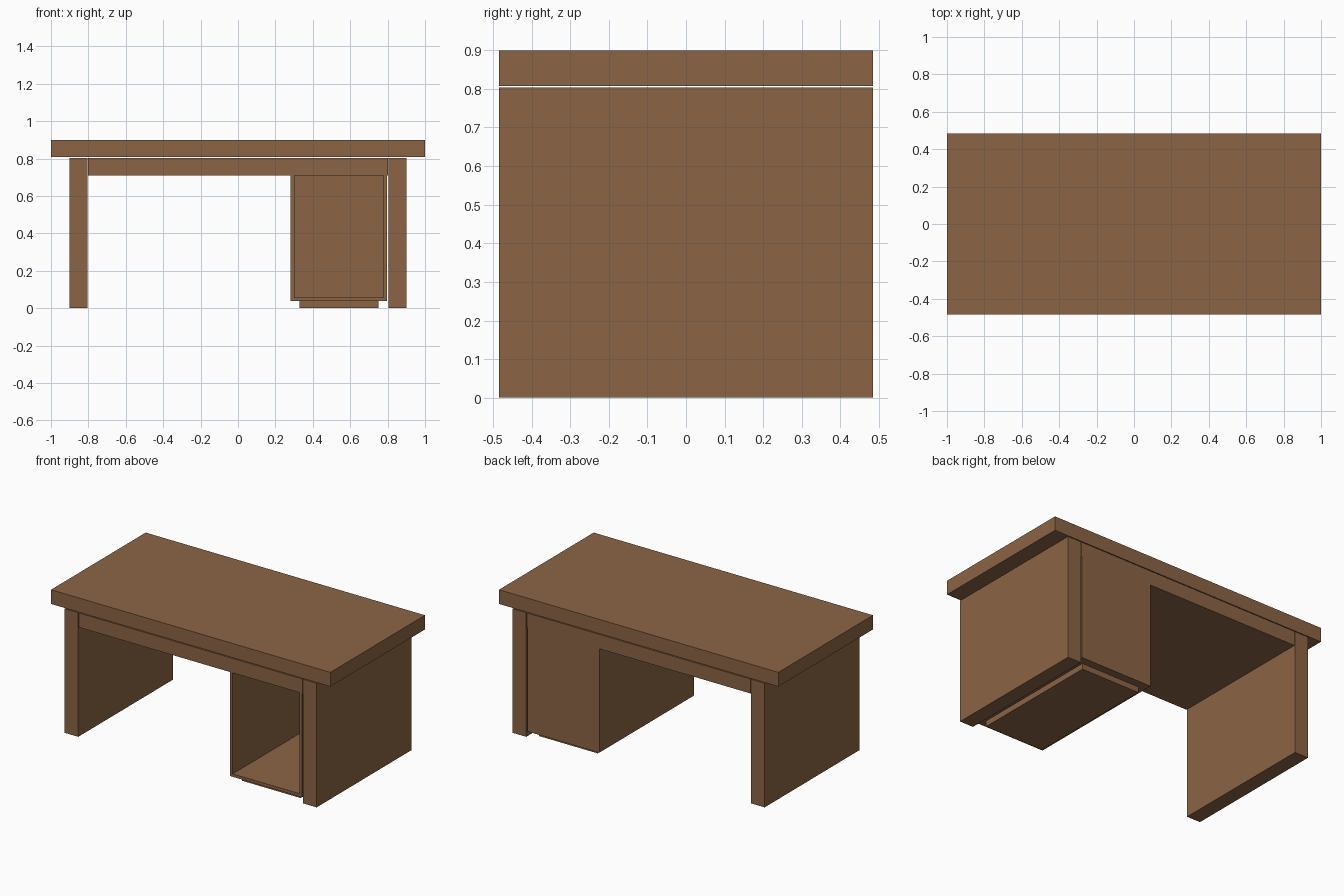
import bpy
import bmesh
from mathutils import Vector

if "Cube" in bpy.data.objects:
    bpy.data.objects.remove(bpy.data.objects["Cube"])

DEPTH = 0.484   # half depth shared by all main parts

wood = bpy.data.materials.new("brown wood")
wood.diffuse_color = (0.258, 0.130, 0.060, 1.0)
wood.use_nodes = True
wood.node_tree.nodes["Principled BSDF"].inputs["Base Color"].default_value = wood.diffuse_color


def box(name, x, y, z):
    """Axis-aligned box from (min, max) ranges."""
    bm = bmesh.new()
    bmesh.ops.create_cube(bm, size=1.0)
    lo = Vector((x[0], y[0], z[0]))
    hi = Vector((x[1], y[1], z[1]))
    for v in bm.verts:
        v.co = Vector([lo[i] + (v.co[i] + 0.5) * (hi[i] - lo[i]) for i in range(3)])
    mesh = bpy.data.meshes.new(name)
    bm.to_mesh(mesh)
    bm.free()
    mesh.materials.append(wood)
    obj = bpy.data.objects.new(name, mesh)
    bpy.context.collection.objects.link(obj)
    return obj


full = (-DEPTH, DEPTH)

# Table top, floating just above the supports
box("table_top", (-1.0, 1.0), full, (0.808, 0.90))

# Solid slab between the side panels
box("under_slab", (-0.801, 0.801), full, (0.71, 0.803))

# Full-depth side panels
for side, s in (("left", -1), ("right", 1)):
    box(side + "_side_panel", sorted((s * 0.805, s * 0.902)), full, (0.0, 0.803))

# Open-fronted cabinet: walls, floor and back
box("cabinet_left_wall", (0.282, 0.301), full, (0.037, 0.71))
box("cabinet_right_wall", (0.778, 0.797), full, (0.037, 0.71))
box("cabinet_floor", (0.301, 0.778), full, (0.037, 0.056))
box("cabinet_back", (0.301, 0.778), (DEPTH - 0.02, DEPTH), (0.056, 0.71))

# Recessed plinth under the cabinet
box("cabinet_plinth", (0.33, 0.75), (-0.432, 0.432), (0.0, 0.037))
